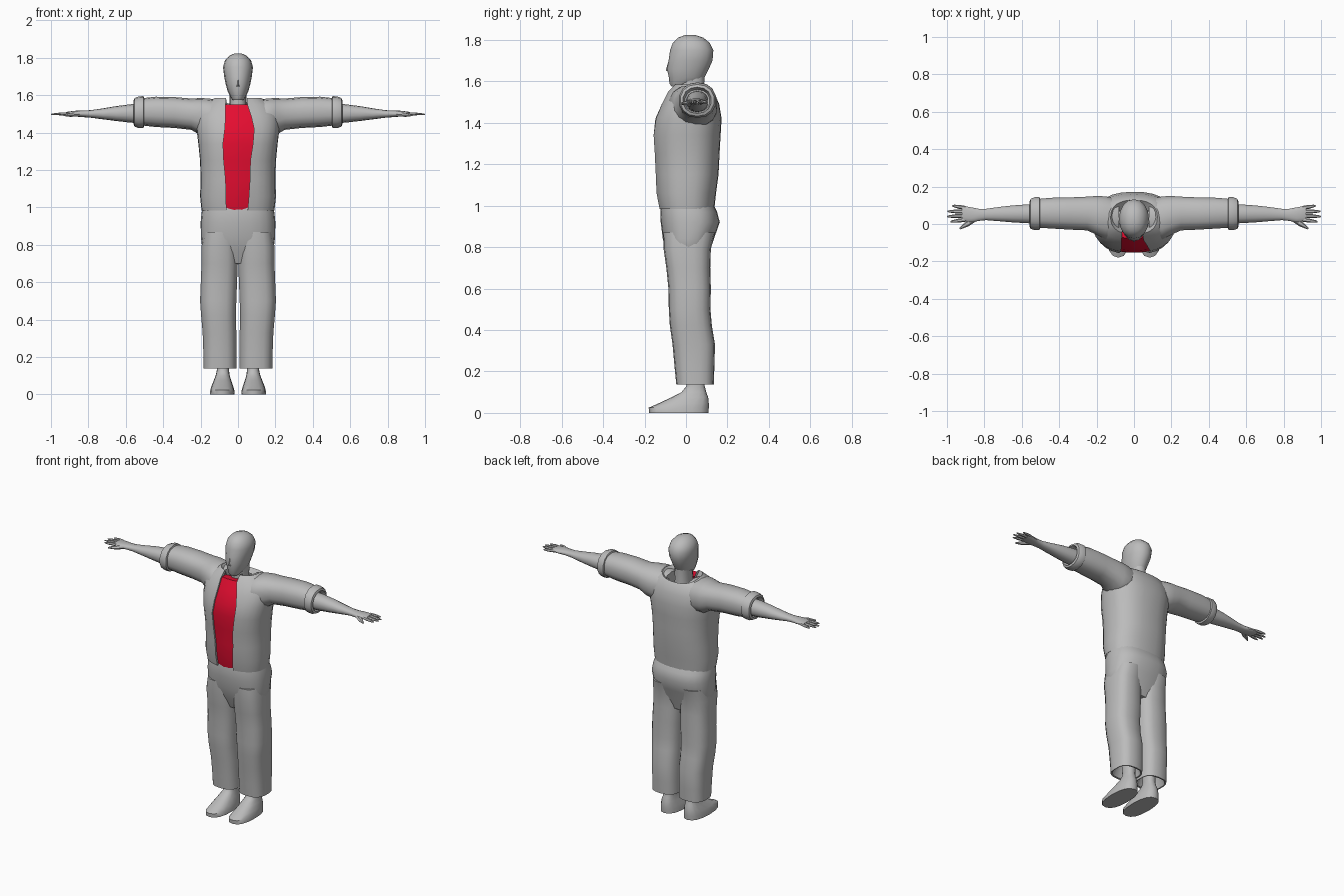
import bpy, bmesh, math
from mathutils import Vector


def material(name, rgb):
    m = bpy.data.materials.new(name)
    m.diffuse_color = (*rgb, 1)
    return m


GREY = material("plain grey", (0.5, 0.5, 0.5))
RED = material("shirt red", (0.78, 0.004, 0.03))


def spow(v, e):
    return math.copysign(abs(v) ** e, v)


def oval(a0, a1, b0, b1, t, p):
    """Point on a rounded-box outline; t = 0 faces the low b side."""
    return ((a0 + a1) / 2 + (a1 - a0) / 2 * spow(math.sin(t), 2 / p),
            (b0 + b1) / 2 - (b1 - b0) / 2 * spow(math.cos(t), 2 / p))


def skin(name, rows, mat=GREY, closed=True, caps=(True, True)):
    """Join rows of points into one smooth surface."""
    bm = bmesh.new()
    vr = [[bm.verts.new(c) for c in r] for r in rows]
    n = len(rows[0])
    for r, q in zip(vr, vr[1:]):
        for i in range(n if closed else n - 1):
            j = (i + 1) % n
            bm.faces.new((r[i], r[j], q[j], q[i]))
    if caps[0]:
        bm.faces.new(vr[0])
    if caps[1]:
        bm.faces.new(vr[-1])
    bmesh.ops.recalc_face_normals(bm, faces=bm.faces)
    me = bpy.data.meshes.new(name)
    bm.to_mesh(me)
    bm.free()
    me.materials.append(mat)
    me.polygons.foreach_set("use_smooth", [True] * len(me.polygons))
    me.set_sharp_from_angle(angle=math.radians(45))
    ob = bpy.data.objects.new(name, me)
    bpy.context.collection.objects.link(ob)
    return ob


def loft_z(name, rings, n=16, p=2.3, s=1, caps=(True, True)):
    """Rings are (z, x0, x1, y0, y1); s = -1 mirrors to the other side."""
    rows = []
    for z, x0, x1, y0, y1 in rings:
        pts = [oval(x0, x1, y0, y1, 2 * math.pi * i / n, p) for i in range(n)]
        rows.append([(s * x, y, z) for x, y in pts])
    return skin(name, rows, caps=caps)


def loft_x(name, rings, n=14, p=2.2, s=1, caps=(True, True)):
    """Rings are (x, y0, y1, z0, z1)."""
    rows = []
    for x, y0, y1, z0, z1 in rings:
        pts = [oval(y0, y1, z0, z1, 2 * math.pi * i / n, p) for i in range(n)]
        rows.append([(s * x, y, z) for y, z in pts])
    return skin(name, rows, caps=caps)


def finger(name, a, b, r0, r1, s):
    """Tapered, slightly flat finger from a to b."""
    a, b = Vector(a), Vector(b)
    d = (b - a).normalized()
    side = d.cross(Vector((0, 0, 1))).normalized()
    up = side.cross(d)
    rows = []
    for k, r in ((0, r0), (0.5, r0), (0.85, r1), (1, r1 * 0.5)):
        c = a.lerp(b, k)
        row = []
        for i in range(6):
            t = i * math.pi / 3
            v = c + side * (r * math.cos(t)) + up * (0.8 * r * math.sin(t))
            row.append((s * v.x, v.y, v.z))
        rows.append(row)
    skin(name, rows)


# head and neck
loft_z("neck", [(1.48, -0.055, 0.055, -0.04, 0.09), (1.54, -0.045, 0.045, -0.04, 0.085),
                (1.63, -0.045, 0.045, -0.045, 0.09)])
loft_z("head", [(1.575, -0.028, 0.028, -0.07, 0.0), (1.59, -0.04, 0.04, -0.08, 0.07),
                (1.62, -0.055, 0.055, -0.083, 0.09), (1.66, -0.066, 0.066, -0.092, 0.11),
                (1.70, -0.074, 0.074, -0.084, 0.128), (1.75, -0.08, 0.08, -0.077, 0.132),
                (1.785, -0.07, 0.07, -0.064, 0.115), (1.81, -0.048, 0.048, -0.04, 0.085),
                (1.823, -0.02, 0.02, -0.005, 0.045)], p=2.1)
skin("nose", [[(-0.012, -0.082, 1.645), (0.012, -0.082, 1.645), (0, -0.098, 1.652)],
              [(-0.006, -0.074, 1.70), (0.006, -0.074, 1.70), (0, -0.084, 1.70)]])

# open jacket: z, half width, front y, back y, left edge, right edge
JACKET = [(1.00, 0.175, -0.11, 0.125, 0.06, 0.05), (0.985, 0.195, -0.13, 0.137, 0.062, 0.052),
          (1.06, 0.203, -0.145, 0.145, 0.064, 0.058), (1.15, 0.200, -0.15, 0.157, 0.066, 0.064),
          (1.25, 0.203, -0.155, 0.162, 0.076, 0.066), (1.34, 0.212, -0.163, 0.167, 0.080, 0.080),
          (1.42, 0.222, -0.152, 0.172, 0.070, 0.086), (1.49, 0.222, -0.120, 0.160, 0.066, 0.070),
          (1.55, 0.185, -0.088, 0.135, 0.066, 0.050), (1.585, 0.125, -0.055, 0.128, 0.064, 0.048),
          (1.53, 0.085, -0.035, 0.100, 0.055, 0.045)]
P, N = 2.4, 26
rows = []
for k, (z, hx, yf, yb, gl, gr) in enumerate(JACKET):
    t0 = math.asin((gr / hx) ** (P / 2))
    t1 = 2 * math.pi - math.asin((gl / hx) ** (P / 2))
    row = []
    for i in range(N + 1):
        t = t0 + (t1 - t0) * i / N
        x, y = oval(-hx, hx, yf, yb, t, P)
        dip = 0.03 * max(0, -math.cos(t)) if k == 9 else 0  # collar drops at the back
        row.append((x, y, z - dip))
    # turned front edges
    first, last = row[0], row[-1]
    row = [(first[0], first[1] + 0.03, z)] + row + [(last[0], last[1] + 0.03, z)]
    rows.append(row)
skin("jacket", rows, closed=False, caps=(False, False))

# red shirt in the jacket opening
shirt = []
for z, hx, yf, yb, gl, gr in JACKET[1:9]:
    shirt.append([(-gl - 0.006, yf + 0.017, z), (-gl / 3, yf + 0.010, z),
                  (gr / 3, yf + 0.010, z), (gr + 0.006, yf + 0.017, z)])
shirt.append([(x, -0.02, 1.545) for x in (-0.07, -0.02, 0.02, 0.06)])
skin("shirt", shirt, RED, closed=False, caps=(False, False))

# trouser seat
loft_z("trouser_seat", [(0.70, -0.13, 0.13, -0.06, 0.09), (0.77, -0.190, 0.190, -0.09, 0.112),
                        (0.84, -0.198, 0.198, -0.112, 0.135), (0.92, -0.200, 0.200, -0.122, 0.163),
                        (0.97, -0.195, 0.195, -0.124, 0.150), (1.01, -0.185, 0.185, -0.118, 0.13)],
       n=24, p=2.5)

for s, side in ((1, "left"), (-1, "right")):
    # trouser leg with an open hem
    loft_z(side + "_trouser_leg",
           [(0.22, 0.04, 0.15, -0.01, 0.10), (0.14, 0.015, 0.178, -0.035, 0.122),
            (0.138, 0.008, 0.185, -0.047, 0.134), (0.22, 0.008, 0.186, -0.055, 0.137),
            (0.33, 0.008, 0.190, -0.065, 0.140), (0.42, 0.010, 0.198, -0.078, 0.125),
            (0.50, 0.008, 0.204, -0.083, 0.118), (0.60, 0.004, 0.200, -0.085, 0.120),
            (0.70, 0.000, 0.196, -0.095, 0.117), (0.79, 0.000, 0.196, -0.108, 0.120),
            (0.87, 0.000, 0.185, -0.110, 0.140)], n=18, p=2.7, s=s)
    # foot and ankle
    loft_z(side + "_foot",
           [(0.0, 0.018, 0.150, -0.178, 0.108), (0.025, 0.020, 0.148, -0.180, 0.110),
            (0.045, 0.026, 0.142, -0.135, 0.110), (0.075, 0.036, 0.130, -0.070, 0.107),
            (0.10, 0.044, 0.120, -0.022, 0.098), (0.13, 0.048, 0.113, 0.002, 0.090),
            (0.24, 0.045, 0.116, 0.0, 0.092)], s=s, p=2.4)
    # sleeve and rolled cuff
    loft_x(side + "_sleeve",
           [(0.08, -0.06, 0.130, 1.38, 1.565), (0.15, -0.085, 0.150, 1.375, 1.582),
            (0.20, -0.060, 0.152, 1.385, 1.585), (0.25, -0.036, 0.148, 1.415, 1.582),
            (0.34, -0.032, 0.144, 1.425, 1.590), (0.44, -0.026, 0.142, 1.430, 1.592),
            (0.53, -0.020, 0.134, 1.440, 1.582)], s=s, p=2.4, caps=(True, False))
    loft_x(side + "_cuff",
           [(0.50, -0.018, 0.130, 1.445, 1.580), (0.505, -0.033, 0.145, 1.426, 1.595),
            (0.53, -0.035, 0.146, 1.424, 1.594), (0.553, -0.028, 0.136, 1.432, 1.585),
            (0.558, -0.015, 0.122, 1.445, 1.572), (0.53, -0.005, 0.115, 1.452, 1.560)],
           s=s, p=2.2, caps=(False, True))
    # forearm and palm
    loft_x(side + "_forearm",
           [(0.48, 0.000, 0.110, 1.450, 1.555), (0.57, 0.003, 0.106, 1.453, 1.552),
            (0.65, 0.008, 0.100, 1.462, 1.542), (0.72, 0.014, 0.092, 1.471, 1.530),
            (0.79, 0.020, 0.082, 1.480, 1.520), (0.83, 0.016, 0.082, 1.483, 1.518),
            (0.87, 0.008, 0.090, 1.486, 1.517), (0.905, 0.012, 0.096, 1.490, 1.513),
            (0.92, 0.022, 0.094, 1.493, 1.510)], s=s)
    # fingers and thumb
    for k, (ya, xb, yb) in enumerate(((0.023, 0.982, 0.012), (0.045, 1.0, 0.040),
                                      (0.066, 0.997, 0.068), (0.086, 0.972, 0.098))):
        finger(f"{side}_finger_{k + 1}", (0.90, ya, 1.502), (xb, yb, 1.498), 0.0105, 0.007, s)
    finger(side + "_thumb", (0.855, 0.025, 1.498), (0.932, -0.025, 1.492), 0.015, 0.008, s)
